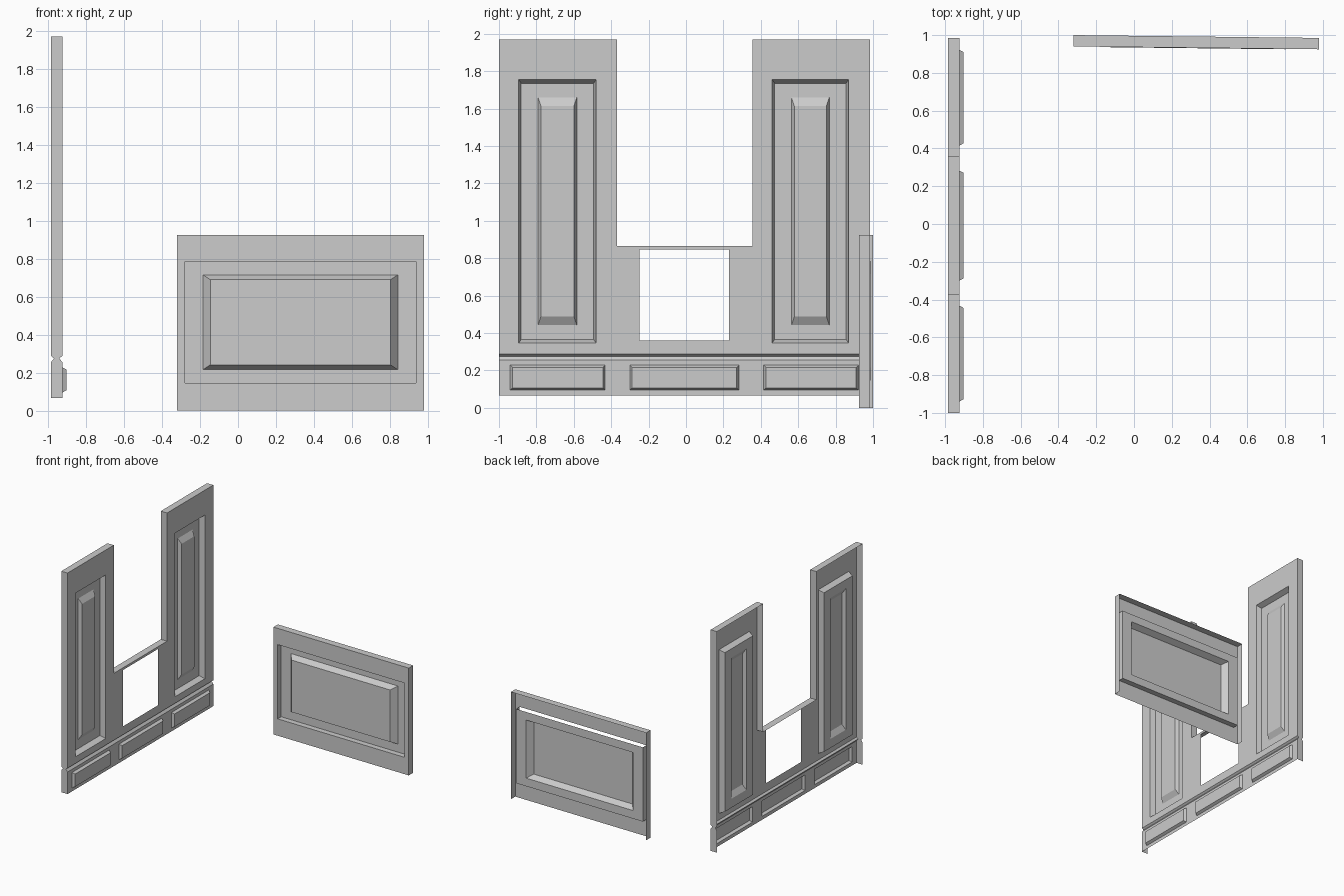
import bpy, bmesh
from mathutils import Vector

if "Cube" in bpy.data.objects:
    bpy.data.objects.remove(bpy.data.objects["Cube"], do_unlink=True)

grey = bpy.data.materials.new("plain_grey")
grey.use_nodes = True
grey.diffuse_color = (0.6, 0.6, 0.6, 1)
grey.node_tree.nodes["Principled BSDF"].inputs["Base Color"].default_value = (0.6, 0.6, 0.6, 1)

THICK = 0.06


def face(bm, points):
    bm.faces.new([bm.verts.new(p) for p in points])


def corners(rect, depth):
    u0, v0, u1, v1 = rect
    return [(u0, v0, depth), (u1, v0, depth), (u1, v1, depth), (u0, v1, depth)]


def inset(rect, du, dv):
    return (rect[0] + du, rect[1] + dv, rect[2] - du, rect[3] - dv)


def sheet(bm, outline, holes):
    """Flat front skin with rectangular openings."""
    edges = []
    for loop in [outline] + [[c[:2] for c in corners(h, 0)] for h in holes]:
        verts = [bm.verts.new((u, v, 0)) for u, v in loop]
        edges += [bm.edges.new((verts[i - 1], verts[i])) for i in range(len(verts))]
    bmesh.ops.triangle_fill(bm, edges=edges, use_beauty=True, normal=(0, 0, 1))


def moulding(bm, steps, open_top=False):
    """Nested rectangles at stepped depths, closed by a centre face."""
    for n in range(len(steps) - 1):
        a, b = corners(*steps[n]), corners(*steps[n + 1])
        for i in range(4):
            if not (open_top and n == 0 and i == 2):
                j = (i + 1) % 4
                face(bm, (a[i], a[j], b[j], b[i]))
    face(bm, corners(*steps[-1]))


def rim(bm, path):
    """Return edge running back from the front skin."""
    for (u0, v0), (u1, v1) in zip(path, path[1:]):
        face(bm, ((u0, v0, 0), (u1, v1, 0), (u1, v1, THICK), (u0, v0, THICK)))


def finish(bm, name, place):
    bmesh.ops.remove_doubles(bm, verts=bm.verts[:], dist=0.0005)
    for v in bm.verts:
        v.co = Vector(place(*v.co))
    bmesh.ops.recalc_face_normals(bm, faces=bm.faces[:])
    # The largest face belongs to the front skin and must look outwards
    bm.normal_update()
    big = max(bm.faces, key=lambda f: f.calc_area())
    outward = Vector(place(0, 0, 0)) - Vector(place(0, 0, 1))
    if big.normal.dot(outward) < 0:
        bmesh.ops.reverse_faces(bm, faces=bm.faces[:])
    mesh = bpy.data.meshes.new(name)
    bm.to_mesh(mesh)
    bm.free()
    mesh.materials.append(grey)
    bpy.context.collection.objects.link(bpy.data.objects.new(name, mesh))


# Side wall: two tall uprights, a low bridge and a skirting band
L, R, TOP, BRIDGE = -1.0, 0.985, 1.97, 0.865
FOOT, G0, G1, G2, CUT = 0.065, 0.255, 0.275, 0.288, 0.016
wall = bmesh.new()
tall = [(-0.895, 0.345, -0.48, 1.755), (0.46, 0.345, 0.87, 1.755)]
low = [(-0.94, 0.095, -0.432, 0.228), (-0.3, 0.095, 0.283, 0.228), (0.415, 0.095, 0.922, 0.228)]
opening = (-0.248, 0.36, 0.23, 0.845)
crown = [(R, G2), (R, TOP), (0.355, TOP), (0.355, BRIDGE),
         (-0.37, BRIDGE), (-0.37, TOP), (L, TOP), (L, G2)]
sheet(wall, crown, tall + [opening])
sheet(wall, [(L, FOOT), (R, FOOT), (R, G0), (L, G0)], low)
rim(wall, crown)

# Groove above the skirting, and the notched end faces below the crown
face(wall, ((L, G0, 0), (R, G0, 0), (R, G1, CUT), (L, G1, CUT)))
face(wall, ((L, G1, CUT), (R, G1, CUT), (R, G2, 0), (L, G2, 0)))
for u in (L, R):
    rim(wall, [(u, FOOT), (u, G0)])
    for va, ca, vb, cb in ((G0, 0, G1, CUT), (G1, CUT, G2, 0)):
        face(wall, ((u, va, ca), (u, vb, cb), (u, vb, THICK - cb), (u, va, THICK - ca)))

# Sunken tall panels with raised centres
for r in tall:
    centre = inset(r, 0.104, 0.097)
    moulding(wall, [(r, 0), (inset(r, 0.014, 0.02), 0.045), (centre, 0.045),
                    (inset(centre, 0.015, 0.045), 0.018)])

# Raised skirting panels
for r in low:
    moulding(wall, [(r, 0), (inset(r, 0.012, 0.012), -0.022)])
finish(wall, "side_wall", lambda u, v, d: (-0.925 - d, u, v))

# Free-standing low board, turned very slightly
board = bmesh.new()
x0, x1, height = -0.32, 0.98, 0.925
recess = (-0.28, 0.145, 0.938, 0.785)
raised = (-0.185, 0.215, 0.842, 0.715)
sheet(board, [(x0, 0), (x1, 0), (x1, height), (x0, height)], [recess])
rim(board, [(x1, 0), (x1, height), (x0, height), (x0, 0)])
moulding(board, [(recess, 0), (recess, 0.048), (raised, 0.048),
                 (inset(raised, 0.039, 0.026), -0.002)], open_top=True)
finish(board, "low_board", lambda u, v, d: (u, 0.9325 - 0.0115 * (u - 0.33) + d, v))
